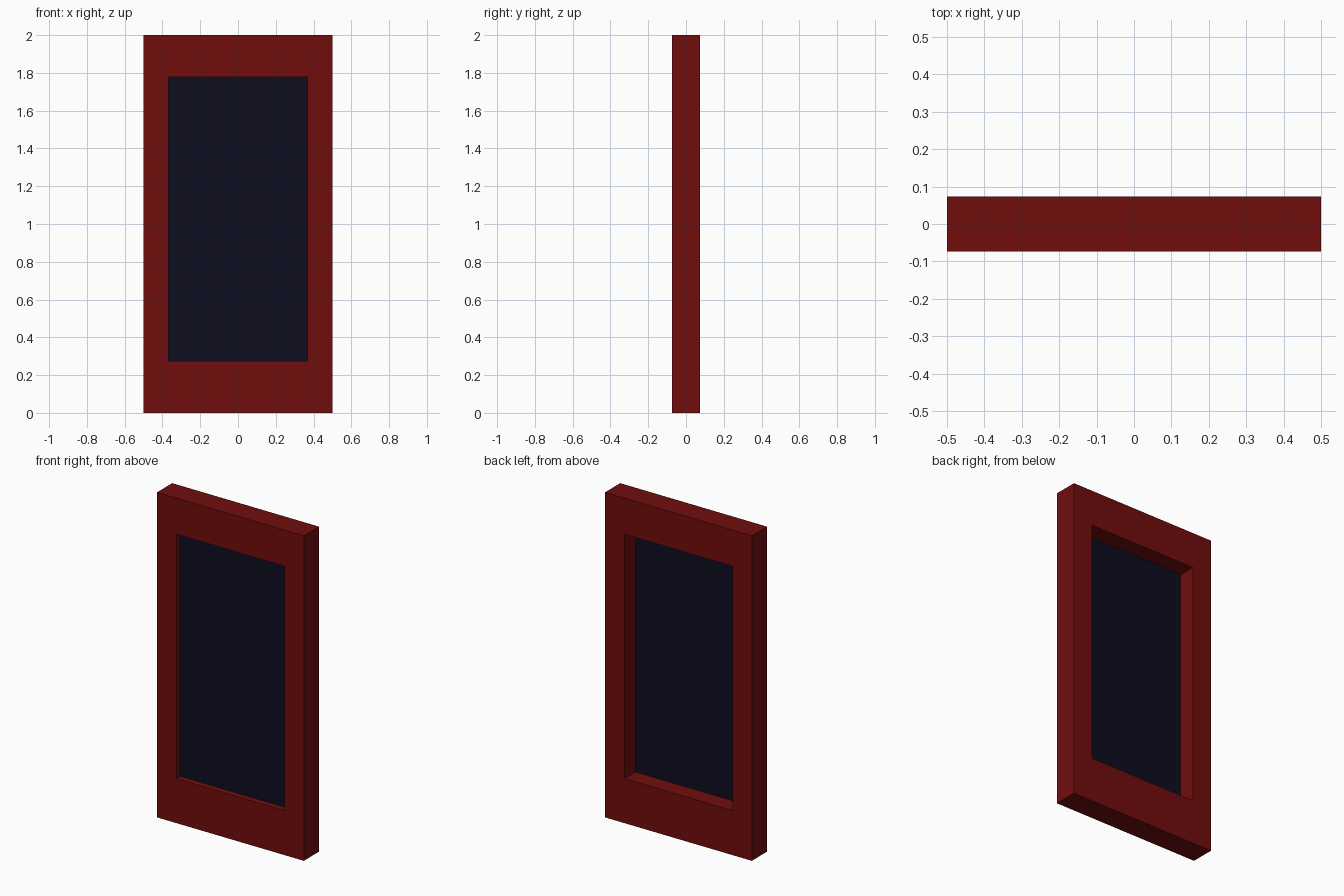
import bpy
import bmesh

cube = bpy.data.objects.get("Cube")
if cube:
    bpy.data.objects.remove(cube, do_unlink=True)

HALF_W, HALF_D, HEIGHT = 0.5, 0.074, 2.0
OPEN_W, OPEN_LOW, OPEN_HIGH = 0.368, 0.274, 1.778
GLASS_Y, GLASS_T = -0.035, 0.004


def material(name, rgb):
    mat = bpy.data.materials.new(name)
    mat.use_nodes = True
    mat.diffuse_color = (*rgb, 1)
    mat.node_tree.nodes["Principled BSDF"].inputs["Base Color"].default_value = (*rgb, 1)
    return mat


def finish(name, bm, mat):
    bmesh.ops.recalc_face_normals(bm, faces=bm.faces)
    mesh = bpy.data.meshes.new(name)
    bm.to_mesh(mesh)
    bm.free()
    mesh.materials.append(mat)
    obj = bpy.data.objects.new(name, mesh)
    bpy.context.collection.objects.link(obj)
    return obj


def rectangle(bm, half_w, low, high, y):
    corners = ((-half_w, low), (half_w, low), (half_w, high), (-half_w, high))
    return [bm.verts.new((x, y, z)) for x, z in corners]


red = material("dark red paint", (0.165, 0.004, 0.004))
navy = material("dark navy glass", (0.004, 0.0043, 0.0137))

# Frame: four mitred sides joining an outer and an inner rectangle
bm = bmesh.new()
rings = [
    rectangle(bm, HALF_W, 0, HEIGHT, -HALF_D),
    rectangle(bm, HALF_W, 0, HEIGHT, HALF_D),
    rectangle(bm, OPEN_W, OPEN_LOW, OPEN_HIGH, HALF_D),
    rectangle(bm, OPEN_W, OPEN_LOW, OPEN_HIGH, -HALF_D),
]
for i, ring in enumerate(rings):
    following = rings[(i + 1) % len(rings)]
    for j in range(4):
        k = (j + 1) % 4
        bm.faces.new((ring[j], ring[k], following[k], following[j]))
finish("window_frame", bm, red)

# Glass pane, set close to the front of the opening
bm = bmesh.new()
bmesh.ops.create_cube(bm, size=1)
bmesh.ops.scale(bm, verts=bm.verts, vec=(2 * OPEN_W, GLASS_T, OPEN_HIGH - OPEN_LOW))
bmesh.ops.translate(bm, verts=bm.verts, vec=(0, GLASS_Y, (OPEN_LOW + OPEN_HIGH) / 2))
finish("glass_pane", bm, navy)
